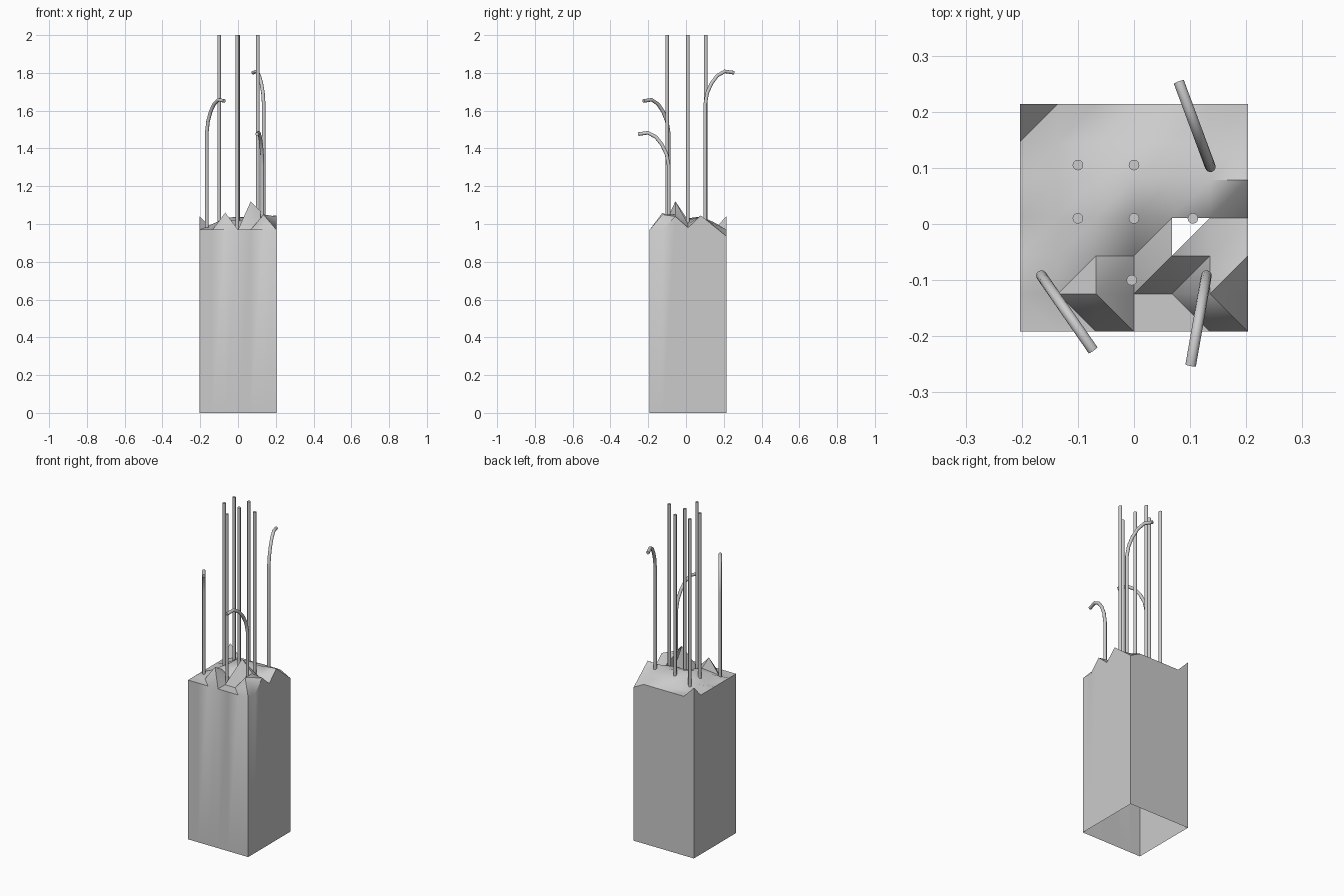
import bpy, bmesh, math
from mathutils import Vector

cube = bpy.data.objects.get("Cube")
if cube:
    bpy.data.objects.remove(cube, do_unlink=True)

grey = bpy.data.materials.new("plain grey")
grey.use_nodes = True
grey.diffuse_color = (0.6, 0.6, 0.6, 1)
grey.node_tree.nodes["Principled BSDF"].inputs["Base Color"].default_value = grey.diffuse_color

CELLS = 6
HALF = 0.203
CENTRE_Y = 0.011
RIM = 0.97


def make_object(name, bm, angle):
    mesh = bpy.data.meshes.new(name)
    bm.to_mesh(mesh)
    bm.free()
    obj = bpy.data.objects.new(name, mesh)
    bpy.context.collection.objects.link(obj)
    mesh.materials.append(grey)
    bpy.ops.object.select_all(action="DESELECT")
    obj.select_set(True)
    bpy.context.view_layer.objects.active = obj
    bpy.ops.object.shade_smooth_by_angle(angle=math.radians(angle))
    return obj


# Broken top: peaks and dips on a flat grid, keyed by column and row
heights = {
    (0, 6): 1.04, (6, 6): 0.935, (2, 1): 1.06, (4, 2): 1.12, (5, 1): 1.05,
    (6, 2): 1.04, (6, 3): 0.98, (6, 4): 1.045, (6, 5): 0.99,
    (3, 4): 1.04, (2, 4): 1.03, (4, 4): 1.03, (5, 4): 1.04, (3, 3): 1.02,
    (2, 3): 1.03, (4, 3): 1.02, (5, 3): 1.0, (5, 2): 1.05, (2, 2): 1.02,
    (3, 5): 1.0, (4, 5): 1.01, (5, 5): 1.0, (1, 4): 0.99, (1, 2): 1.0,
}

bm = bmesh.new()
grid = {}
for i in range(CELLS + 1):
    for j in range(CELLS + 1):
        x = HALF * (2 * i / CELLS - 1)
        y = HALF * (2 * j / CELLS - 1) + CENTRE_Y
        grid[i, j] = bm.verts.new((x, y, heights.get((i, j), RIM)))

for i in range(CELLS):
    for j in range(CELLS):
        a, b, c, d = (grid[k] for k in ((i, j), (i + 1, j), (i + 1, j + 1), (i, j + 1)))
        if j == 0:
            bm.faces.new((a, b, d))
            bm.faces.new((b, c, d))
            continue
        bm.faces.new((a, b, c))
        if (i, j) != (4, 2):  # one missing chip
            bm.faces.new((a, c, d))

# Column walls, open underneath
rim_edges = [e for e in bm.edges if e.is_boundary and all(
    v in [grid[k] for k in grid if 0 in k or CELLS in k] for v in e.verts)]
walls = bmesh.ops.extrude_edge_only(bm, edges=rim_edges)["geom"]
for v in walls:
    if isinstance(v, bmesh.types.BMVert):
        v.co.z = 0
bmesh.ops.recalc_face_normals(bm, faces=bm.faces)
make_object("broken_column", bm, 50)


# Reinforcing rods
def rod(name, path, radius=0.0095, sides=12):
    """Sweep a round section along a path lying in one vertical plane."""
    bm = bmesh.new()
    path = [Vector(p) for p in path]
    reach = path[-1] - path[0]
    reach.z = 0
    out = reach.normalized() if reach.length > 0 else Vector((1, 0, 0))
    side = out.cross(Vector((0, 0, 1)))
    rings = []
    for n, p in enumerate(path):
        ahead = path[min(n + 1, len(path) - 1)] - path[max(n - 1, 0)]
        across = side.cross(ahead.normalized())
        turns = [2 * math.pi * s / sides for s in range(sides)]
        rings.append([bm.verts.new(p + radius * (math.cos(t) * side + math.sin(t) * across))
                      for t in turns])
    for low, high in zip(rings, rings[1:]):
        for s in range(sides):
            t = (s + 1) % sides
            bm.faces.new((low[s], low[t], high[t], high[s]))
    bm.faces.new(rings[0][::-1])
    bm.faces.new(rings[-1])
    bmesh.ops.recalc_face_normals(bm, faces=bm.faces)
    return make_object(name, bm, 40)


straight = [(-0.1, 0.105), (0, 0.105), (-0.1, 0.01), (0, 0.01), (0.105, 0.01), (-0.004, -0.1)]
for n, (x, y) in enumerate(straight):
    rod(f"straight_rod_{n + 1}", [(x, y, 0.94), (x, y, 2)])

# Bent rods: foot, tip and the height where the hook starts
hook = [(0, 0), (0.07, 0.06), (0.22, 0.11), (0.42, 0.15), (0.68, 0.173), (1, 0.166)]
bent = {
    "bent_rod_front_right": ((-0.165, -0.092), (-0.073, -0.225), 1.485),
    "bent_rod_front_left": ((0.129, -0.092), (0.101, -0.252), 1.31),
    "bent_rod_back_left": ((0.136, 0.102), (0.08, 0.253), 1.635),
}
for name, (foot, tip, start) in bent.items():
    foot, tip = Vector(foot), Vector(tip)
    path = [(*foot, 0.94)]
    path += [(*foot.lerp(tip, t), start + rise) for t, rise in hook]
    rod(name, path)
